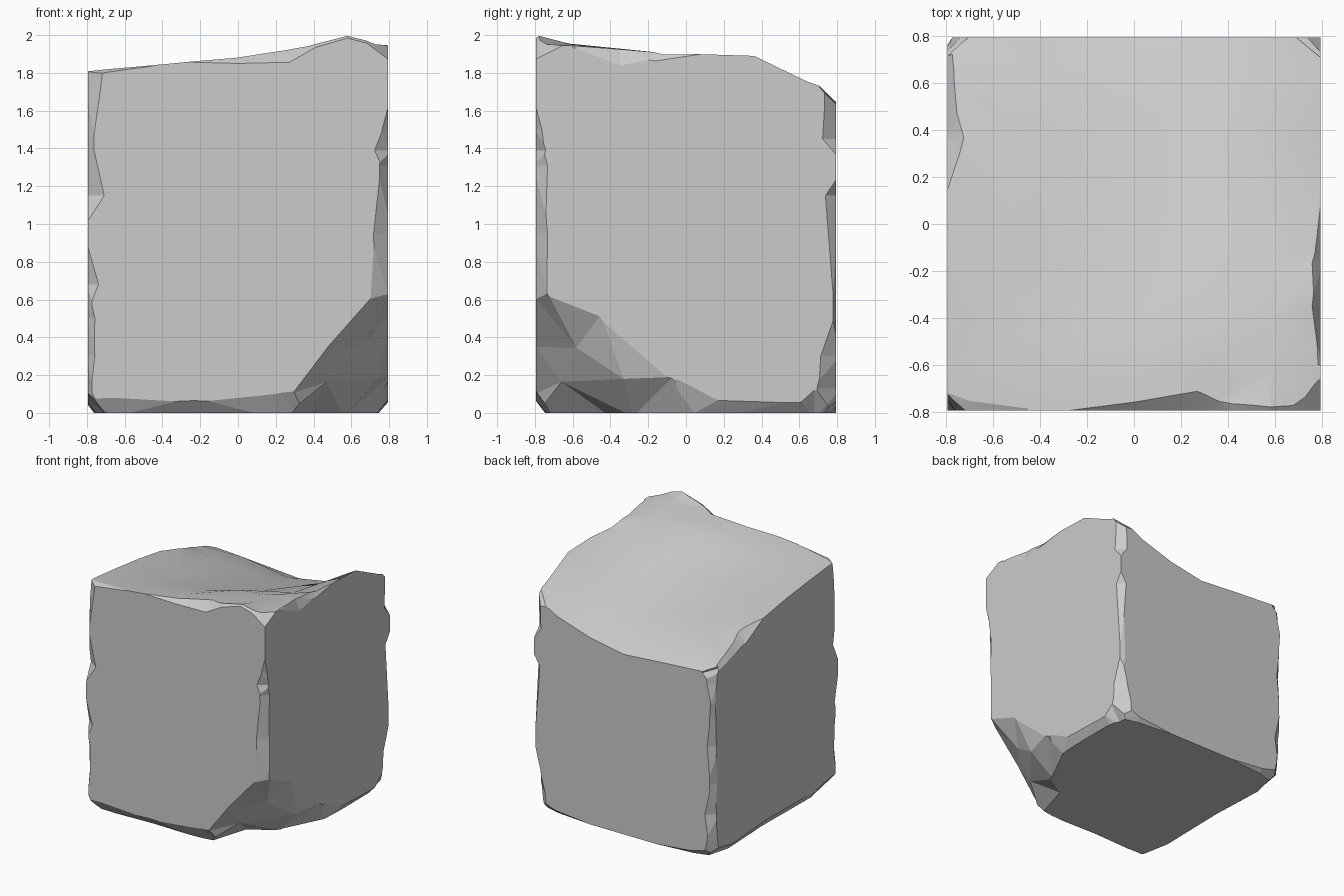
import bpy, bmesh, math

if "Cube" in bpy.data.objects:
    bpy.data.objects.remove(bpy.data.objects["Cube"])

W = 0.793
XS = [-W, -0.4, 0.0, 0.3, 0.58, W]
YS = [-W, -0.62, -0.42, -0.12, 0.36, 0.64, W]
HEIGHTS = [
    [1.815, 1.845, 1.885, 1.935, 2.00, 1.95],
    [1.80, 1.83, 1.865, 1.92, 1.955, 1.945],
    [1.78, 1.79, 1.82, 1.90, 1.935, 1.93],
    [1.745, 1.735, 1.73, 1.78, 1.84, 1.905],
    [1.67, 1.63, 1.61, 1.64, 1.74, 1.89],
    [1.56, 1.57, 1.515, 1.55, 1.64, 1.755],
    [1.50, 1.475, 1.445, 1.50, 1.59, 1.70],
]


def cell(vals, v):
    v = min(max(v, vals[0]), vals[-1])
    i = max(k for k in range(len(vals) - 1) if vals[k] <= v)
    return i, (v - vals[i]) / (vals[i + 1] - vals[i])


def height(x, y):
    i, u = cell(XS, x)
    j, v = cell(YS, y)
    low = HEIGHTS[j][i] * (1 - u) + HEIGHTS[j][i + 1] * u
    high = HEIGHTS[j + 1][i] * (1 - u) + HEIGHTS[j + 1][i + 1] * u
    return low * (1 - v) + high * v


def finish(bm, name):
    bmesh.ops.triangulate(bm, faces=bm.faces[:])
    bmesh.ops.recalc_face_normals(bm, faces=bm.faces[:])
    me = bpy.data.meshes.new(name)
    bm.to_mesh(me)
    bm.free()
    ob = bpy.data.objects.new(name, me)
    bpy.context.collection.objects.link(ob)
    return ob


# Block with an uneven, dished top
bm = bmesh.new()
nx, ny = len(XS), len(YS)
top = [[bm.verts.new((x, y, HEIGHTS[j][i])) for i, x in enumerate(XS)] for j, y in enumerate(YS)]
for j in range(ny - 1):
    for i in range(nx - 1):
        bm.faces.new((top[j][i], top[j][i + 1], top[j + 1][i + 1], top[j + 1][i]))
rim = (top[0][:-1] + [r[-1] for r in top[:-1]] + top[-1][:0:-1] + [r[0] for r in top[:0:-1]])
base = [bm.verts.new((v.co.x, v.co.y, 0)) for v in rim]
for k in range(len(rim)):
    m = (k + 1) % len(rim)
    bm.faces.new((rim[k], base[k], base[m], rim[m]))
bm.faces.new(base)
stone = finish(bm, "stone_block")
cutters = []


def cut(ob):
    ob.hide_render = True
    mod = stone.modifiers.new("chip", 'BOOLEAN')
    mod.operation = 'DIFFERENCE'
    mod.solver = 'EXACT'
    mod.object = ob
    cutters.append(ob)


def hull_chip(points):
    bm = bmesh.new()
    for p in points:
        bm.verts.new(p)
    bmesh.ops.convex_hull(bm, input=bm.verts[:])
    cut(finish(bm, "chip_cutter"))


def faceted_chip(points, faces, ring, apex):
    """broken surface closed to an apex outside the block"""
    bm = bmesh.new()
    v = [bm.verts.new(p) for p in points]
    tip = bm.verts.new(apex)
    for f in faces:
        bm.faces.new([v[i] for i in f])
    for k in range(ring):
        bm.faces.new((v[k], v[(k + 1) % ring], tip))
    cut(finish(bm, "chip_cutter"))


def edge_chip(place, rows):
    """rows: position along the edge, chip width on each of the two faces"""
    bm = bmesh.new()
    rings = []
    for t, a, b in rows:
        a, b = max(a, 0.001), max(b, 0.001)
        pts = [(1.3 * a, -0.3 * b), (-0.3 * a, 1.3 * b), (-0.3 * a - 0.1, -0.3 * b - 0.1)]
        rings.append([bm.verts.new(place(t, p, q)) for p, q in pts])
    for r, s in zip(rings, rings[1:]):
        for k in range(3):
            m = (k + 1) % 3
            bm.faces.new((r[k], r[m], s[m], s[k]))
    bm.faces.new(rings[0])
    bm.faces.new(rings[-1])
    cut(finish(bm, "chip_cutter"))


def upright(sx, sy):
    return lambda t, p, q: (sx * (W - p), sy * (W - q), t)


def bottom_x(sy):
    return lambda t, p, q: (t, sy * (W - p), q)


def bottom_y(sx):
    return lambda t, p, q: (sx * (W - p), t, q)


def top_x(sy):
    return lambda t, p, q: (t, sy * (W - p), height(t, sy * W) - q)


def top_y(sx):
    return lambda t, p, q: (sx * (W - p), t, height(sx * W, t) - q)


# Big broken corner at the lower front right
faceted_chip(
    [(0.24, -0.8, -0.02), (0.28, -0.8, 0.1), (0.47, -0.8, 0.35), (0.70, -0.8, 0.61),
     (0.9, -0.9, 0.65), (0.8, -0.73, 0.63), (0.8, -0.45, 0.52), (0.8, -0.07, 0.19),
     (0.8, 0.2, -0.02), (0.56, -0.28, -0.02), (0.36, -0.40, -0.02),
     (0.47, -0.66, 0.165), (0.66, -0.58, 0.345), (0.74, -0.33, 0.18)],
    [(0, 1, 11, 10), (1, 2, 12, 11), (2, 3, 5, 12), (3, 4, 5), (5, 6, 12), (6, 7, 13, 12),
     (7, 8, 9, 13), (9, 10, 11, 13), (11, 12, 13)], 11, (1.4, -1.4, -0.6))

# Small chips on the top corners
hull_chip([(0.8, -0.65, 1.94), (0.64, -0.8, 1.985), (0.8, -0.8, 1.865), (0.95, -0.95, 1.9),
           (0.64, -0.9, 2.15), (0.9, -0.65, 2.15)])
hull_chip([(0.8, 0.70, 1.73), (0.68, 0.8, 1.635), (0.8, 0.8, 1.62), (0.95, 0.95, 1.65),
           (0.68, 0.95, 1.9), (0.95, 0.70, 1.95)])
hull_chip([(-0.8, 0.7, 1.52), (-0.69, 0.8, 1.48), (-0.8, 0.8, 1.38), (-0.95, 0.95, 1.4),
           (-0.69, 0.95, 1.7), (-0.95, 0.7, 1.7)])

# Worn upright edges
edge_chip(upright(1, -1), [(1.61, 0, 0), (1.5, .03, .03), (1.39, .07, .05), (1.31, .045, .06),
                           (0.95, .075, .06), (0.55, .095, .06)])
edge_chip(upright(-1, -1), [(1.9, .09, .09), (1.75, .07, .06), (1.43, .03, .04),
                            (1.15, .085, .06), (1.02, 0, 0)])
edge_chip(upright(-1, -1), [(0.87, 0, 0), (0.68, .055, .04), (0.58, .02, .03), (0.5, .035, .04),
                            (0.3, .035, .05), (0.13, .02, .05), (-0.05, .1, .09)])
edge_chip(upright(1, 1), [(1.9, .065, .065), (1.63, .055, .06), (1.45, .06, .07), (1.37, 0, 0)])
edge_chip(upright(1, 1), [(1.23, 0, 0), (1.15, .05, .055), (0.52, .04, .015), (0.3, .06, .08),
                          (0.13, .1, .1), (-0.05, .13, .1)])
edge_chip(upright(-1, 1), [(1.6, .07, .07), (1.4, .05, .05), (1.25, .02, .03), (1.1, .03, .04),
                           (0.9, .05, .05), (0.6, .03, .06), (0.35, .07, .05), (0.15, .05, .06),
                           (-0.05, .1, .1)])

# Worn bottom edges
edge_chip(bottom_x(-1), [(-0.85, .12, .1), (-0.66, .05, .08), (-0.24, .06, .065),
                         (0.2, .06, .1), (0.35, .08, .12)])
edge_chip(bottom_y(1), [(-0.05, .08, .18), (0.2, .05, .065), (0.6, .05, .055),
                        (0.68, .08, .12), (0.85, .12, .13)])
edge_chip(bottom_y(-1), [(-0.85, .1, .12), (-0.5, .04, .06), (0.1, .05, .07),
                         (0.55, .03, .04), (0.85, .1, .1)])
edge_chip(bottom_x(1), [(-0.85, .1, .1), (-0.6, .03, .03), (-0.3, 0, 0)])
edge_chip(bottom_x(1), [(0.3, 0, 0), (0.6, .03, .03), (0.85, .1, .12)])

# Worn top edges
edge_chip(top_x(-1), [(-0.85, .13, .05), (-0.7, .05, .02), (-0.45, .01, .005)])
edge_chip(top_x(-1), [(-0.27, 0, 0), (0.0, .04, .035), (0.27, .09, .075), (0.42, .04, .025),
                      (0.58, .02, .015), (0.7, .03, .02)])
edge_chip(top_y(1), [(0.07, 0, 0), (-0.16, .035, .045), (-0.35, .035, .085), (-0.6, .01, .01)])
edge_chip(top_y(-1), [(0.15, 0, 0), (0.37, .075, .08), (0.5, .04, .06), (0.72, .02, .03)])

# Bake the chips; smooth the worn top, keep the broken sides faceted
dg = bpy.context.evaluated_depsgraph_get()
baked = bpy.data.meshes.new_from_object(stone.evaluated_get(dg))
stone.modifiers.clear()
stone.data = baked
for c in cutters:
    bpy.data.objects.remove(c)
bpy.context.view_layer.objects.active = stone
stone.select_set(True)
bpy.ops.object.shade_smooth_by_angle(angle=math.radians(25))
for p in baked.polygons:
    p.use_smooth = p.normal.z > 0.6
